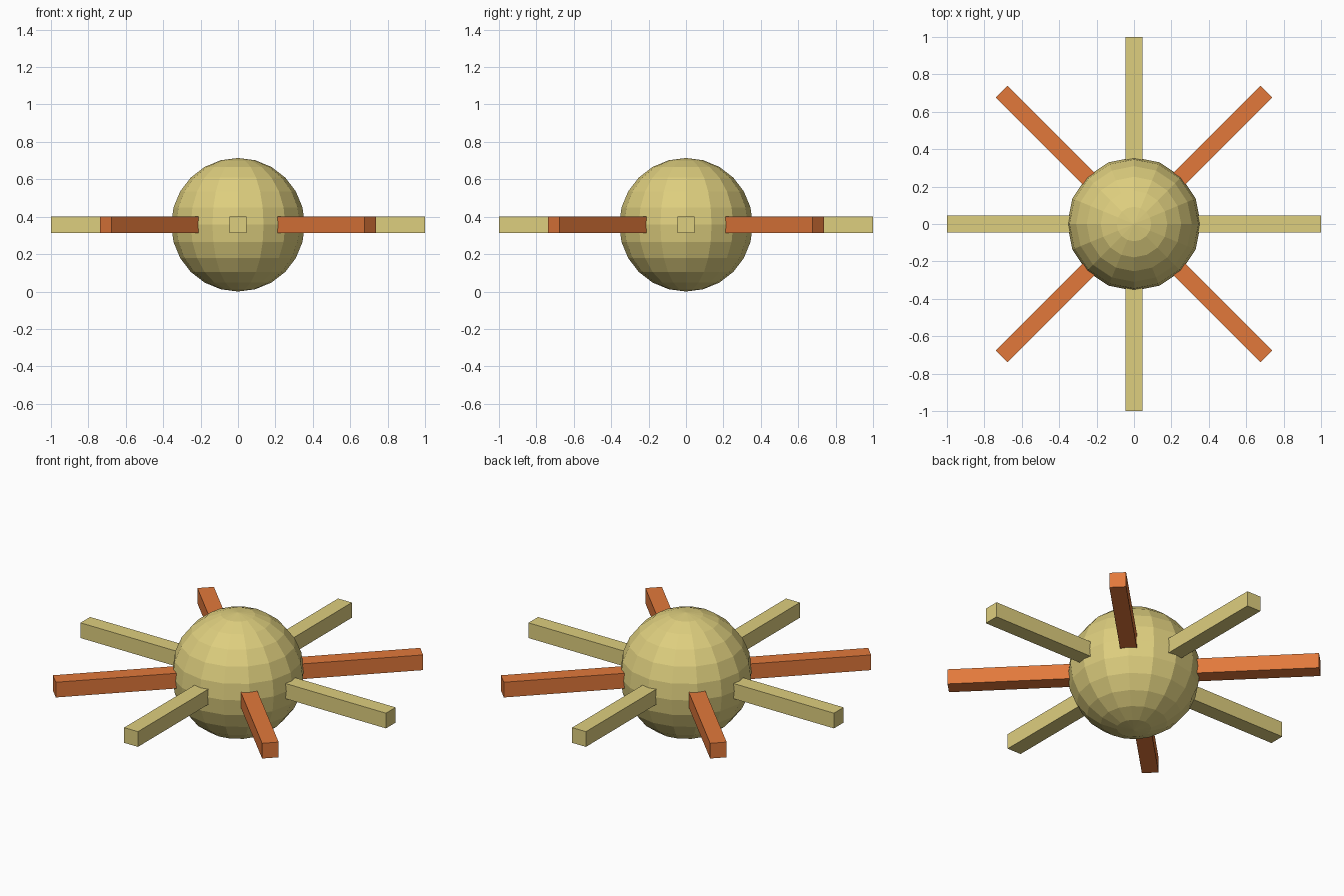
import bpy
import math
from mathutils import Matrix, Vector

cube = bpy.data.objects.get("Cube")
if cube:
    bpy.data.objects.remove(cube, do_unlink=True)

RADIUS = 0.357        # core radius, also the height of its centre
REACH = 1.0           # ray tip distance from the centre
ROOT = 0.2            # ray start, buried in the core
THICK = 0.09          # ray cross-section


def make_material(name, colour):
    mat = bpy.data.materials.new(name)
    mat.use_nodes = True
    mat.diffuse_color = colour
    bsdf = next(n for n in mat.node_tree.nodes if n.type == 'BSDF_PRINCIPLED')
    bsdf.inputs["Base Color"].default_value = colour
    return mat


yellow = make_material("pale_yellow", (0.73, 0.62, 0.21, 1))
orange = make_material("burnt_orange", (0.76, 0.19, 0.044, 1))

# Faceted core
bpy.ops.mesh.primitive_uv_sphere_add(segments=16, ring_count=12, radius=RADIUS,
                                     location=(0, 0, RADIUS))
core = bpy.context.object
core.name = "core"
core.data.materials.append(yellow)


# Square rays, alternating yellow and orange
def add_ray(index):
    bpy.ops.mesh.primitive_cube_add(size=1)
    ray = bpy.context.object
    ray.name = f"ray_{index + 1}"
    shape = (Matrix.Rotation(index * math.pi / 4, 4, 'Z')
             @ Matrix.Translation(Vector(((ROOT + REACH) / 2, 0, 0)))
             @ Matrix.Diagonal((REACH - ROOT, THICK, THICK, 1)))
    ray.data.transform(shape)
    ray.location.z = RADIUS
    ray.data.materials.append(orange if index % 2 else yellow)


for i in range(8):
    add_ray(i)
